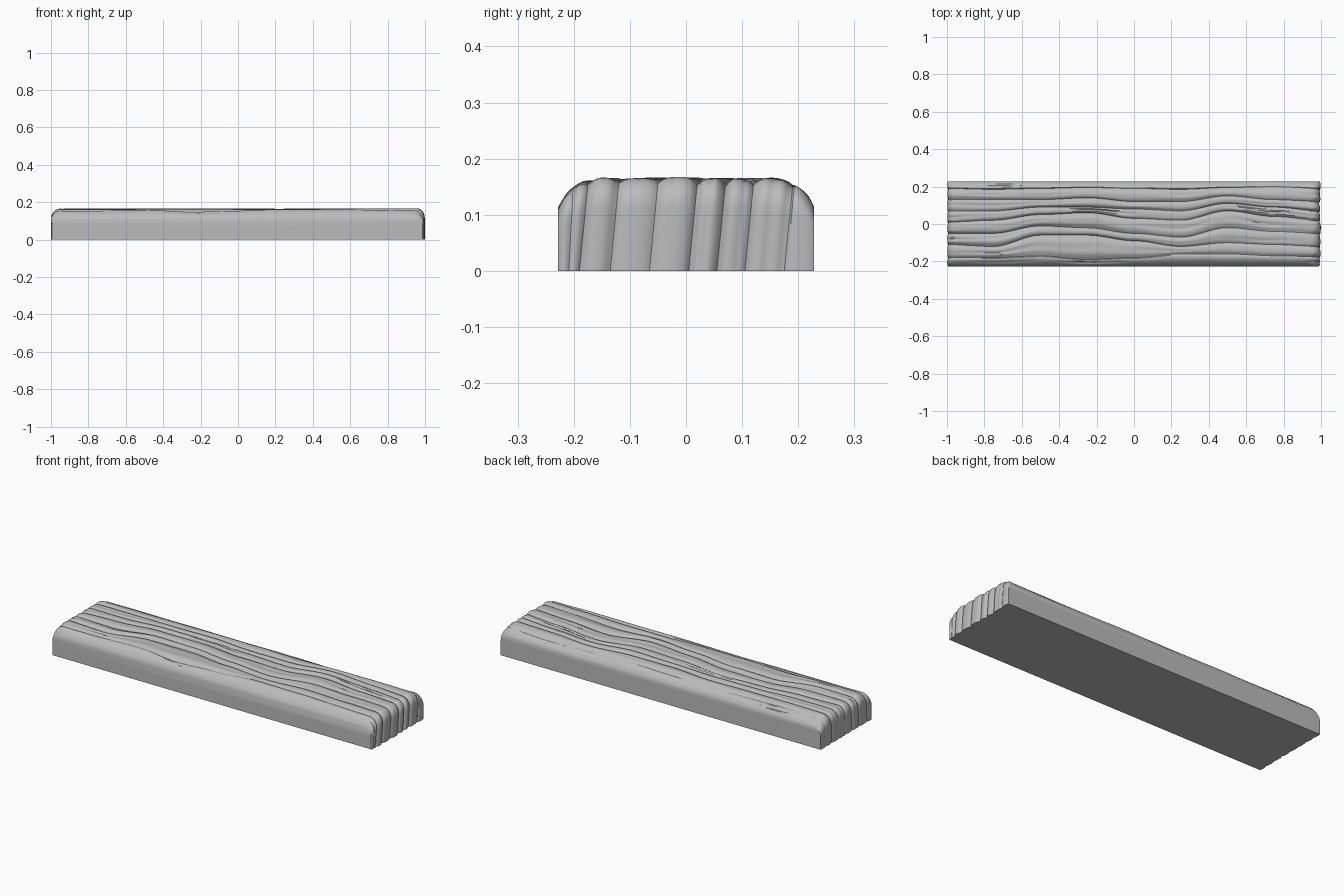
import bpy, math
from mathutils import noise, Vector

if "Cube" in bpy.data.objects:
    bpy.data.objects.remove(bpy.data.objects["Cube"])

HALF_W = 0.228
STEPS = 120      # stations along the top
END = 9          # stations up each end
PER = 12         # samples across each ridge

# Winding grooves: y at evenly spaced stations from left to right along x
GROOVES = [
    [-.18, -.18, -.17, -.19, -.18, -.16, -.16, -.17, -.175],
    [-.11, -.12, -.06, -.06, -.09, -.12, -.10, -.11, -.12],
    [-.05, -.05, -.01, -.02, -.05, -.07, -.02, -.04, -.05],
    [.01, .02, .05, .06, .03, .02, .07, .04, .02],
    [.07, .07, .09, .09, .08, .07, .11, .09, .07],
    [.13, .13, .13, .14, .12, .12, .15, .13, .12],
    [.19, .185, .19, .195, .19, .185, .195, .20, .19],
]


def groove_y(path, x):
    u = (min(max(x, -1), 1) + 1) / 2 * (len(path) - 1)
    k = min(int(u), len(path) - 2)
    f = u - k
    f = f * f * (3 - 2 * f)
    return path[k] * (1 - f) + path[k + 1] * f


def wobble(x, y, seed):
    return noise.noise(Vector((x, y, seed)))


def envelope(y):
    """Height of the rounded board across its width."""
    edge = max(0, (abs(y) - 0.15) / (HALF_W - 0.15))
    return 0.165 - 0.046 * edge ** 2.4


def ridge_dip(x, lane, t):
    """How far the surface sinks below the envelope within one ridge."""
    main = 0.013 + 0.011 * wobble(x * 1.7, lane * 3.1, 2)
    if lane == 0 or lane == len(GROOVES):
        main *= 0.6
    dip = main * abs(2 * t - 1) ** 2.6
    # Fine cracks that come and go along the grain
    for n in range(2):
        centre = 0.5 + 0.35 * wobble(x * 1.4, lane * 5.3, 7 + n * 9)
        depth = max(0, wobble(x * 2.2, lane * 2.7, 20 + n * 6)) * 0.011
        dip += depth * max(0, 1 - abs(t - centre) / 0.2)
    return dip + 0.004 * wobble(x * 2.5, lane * 1.9, 40)


# Long path: up the left end, along the top, down the right end
RADIUS = 0.045
path = [(-1, 0.7 * k / END, 0) for k in range(END)]
for k in range(7):
    a = math.pi / 2 * k / 6
    path.append((-1, 0.7 + 0.3 * math.sin(a), RADIUS * (1 - math.cos(a))))
for k in range(1, STEPS):
    path.append((-1 + RADIUS + 2 * (1 - RADIUS) * k / STEPS, 1, None))
path += [(1, lift, inset) for _, lift, inset in reversed(path[:END + 7])]

lanes = len(GROOVES) + 1
verts, faces = [], []
for x0, lift, inset in path:
    at_end = inset is not None
    for j in range(lanes * PER + 1):
        lane = min(j // PER, lanes - 1)
        t = j / PER - lane
        x = x0
        # Grooves slant a little as they run down the ends
        slant = 0.015 * (1 - lift) * (1 if x0 > 0 else 0.4)
        lo = -HALF_W if lane == 0 else groove_y(GROOVES[lane - 1], x0) - slant
        hi = HALF_W if lane == lanes - 1 else groove_y(GROOVES[lane], x0) - slant
        y = lo + (hi - lo) * t
        dip = ridge_dip(x0, lane, t)
        if j % PER == 0 and 0 < j < lanes * PER:
            dip = (dip + ridge_dip(x0, lane - 1, 1)) / 2
        if at_end:
            side = 1 if x0 > 0 else -1
            bite = (dip + 0.004) * (1.0 if x0 > 0 else 0.5)
            x = side * (1 - inset - max(0, bite))
        verts.append((x, y, lift * (envelope(y) - dip)))

row = lanes * PER + 1
rows = len(path)
for i in range(rows - 1):
    for j in range(row - 1):
        a = i * row + j
        faces.append((a, a + row, a + row + 1, a + 1))
# Flat front, back and underside
faces.append([i * row for i in reversed(range(rows))])
faces.append([i * row + row - 1 for i in range(rows)])
faces.append([j for j in range(row)] + [(rows - 1) * row + j for j in reversed(range(row))])

mesh = bpy.data.meshes.new("plank")
mesh.from_pydata(verts, [], faces)
plank = bpy.data.objects.new("plank", mesh)
bpy.context.collection.objects.link(plank)

# Consistent outward normals
import bmesh
bm = bmesh.new()
bm.from_mesh(mesh)
bmesh.ops.recalc_face_normals(bm, faces=bm.faces)
bm.to_mesh(mesh)
bm.free()

grey = bpy.data.materials.new("weathered grey")
grey.use_nodes = True
colour = (0.5, 0.5, 0.5, 1)
grey.diffuse_color = colour
grey.node_tree.nodes["Principled BSDF"].inputs["Base Color"].default_value = colour
mesh.materials.append(grey)

bpy.context.view_layer.objects.active = plank
plank.select_set(True)
bpy.ops.object.shade_smooth_by_angle(angle=math.radians(35))
